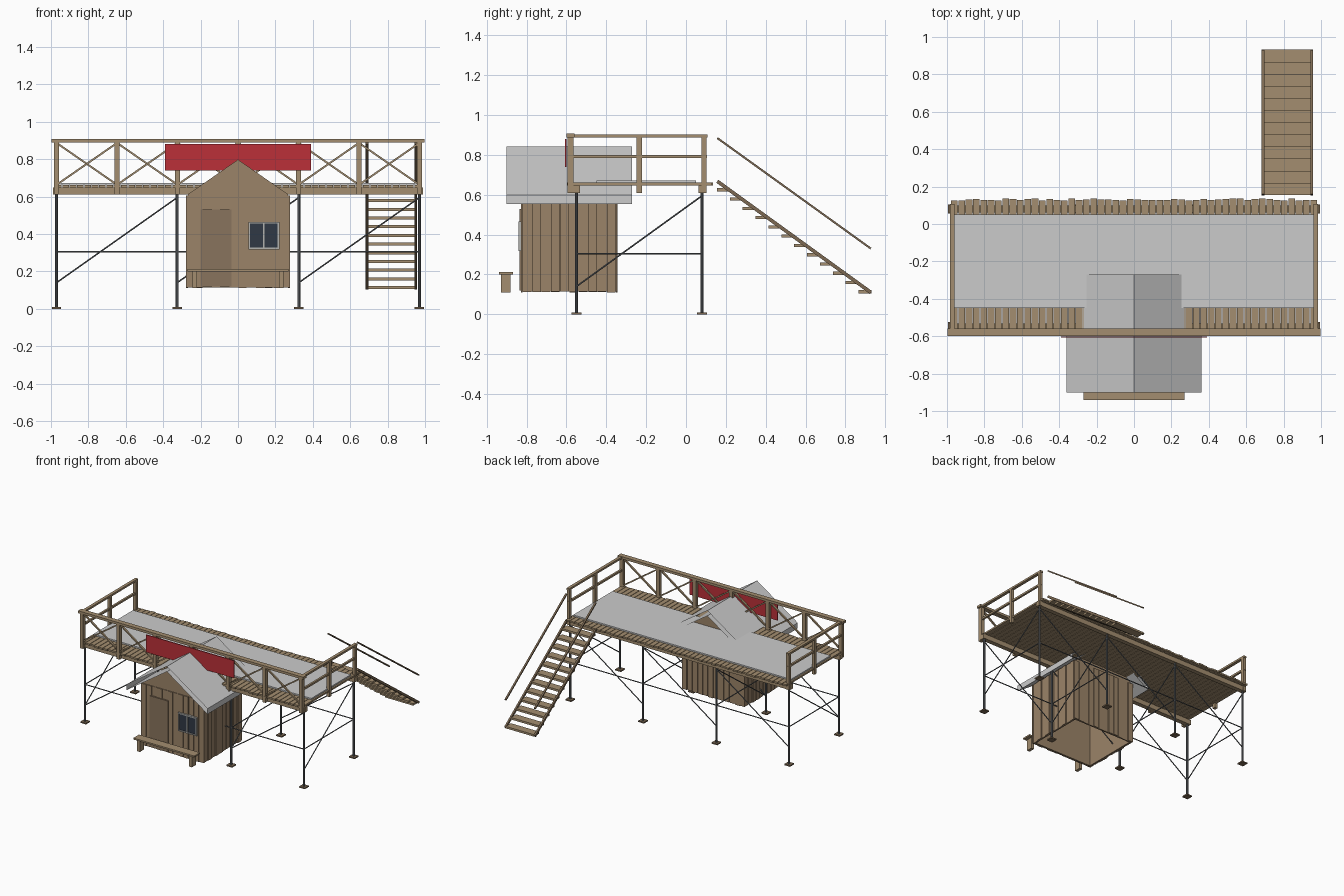
import bpy, bmesh, math, random
from mathutils import Vector, Matrix

if "Cube" in bpy.data.objects:
    bpy.data.objects.remove(bpy.data.objects["Cube"])

random.seed(4)

def mat(name, rgb):
    m = bpy.data.materials.new(name)
    m.diffuse_color = (*rgb, 1)
    m.use_nodes = True
    m.node_tree.nodes["Principled BSDF"].inputs["Base Color"].default_value = m.diffuse_color
    return m

WOOD = mat("timber", (0.37, 0.27, 0.16))
HUT = mat("hut_boards", (0.33, 0.23, 0.14))
DARK = mat("dark_timber", (0.2, 0.14, 0.085))
DOOR = mat("door_wood", (0.25, 0.175, 0.11))
STEEL = mat("steel", (0.13, 0.14, 0.15))
SNOW = mat("snow", (0.72, 0.73, 0.75))
RED = mat("red_cloth", (0.5, 0.03, 0.04))
GLASS = mat("dark_glass", (0.03, 0.04, 0.06))
FRAME = mat("window_paint", (0.45, 0.45, 0.43))


class Part:
    """Collects simple solids into one mesh object."""
    def __init__(self, name, material):
        self.name, self.mat, self.bm = name, material, bmesh.new()

    def box(self, x0, x1, y0, y1, z0, z1):
        m = Matrix.Translation(((x0 + x1) / 2, (y0 + y1) / 2, (z0 + z1) / 2)) \
            @ Matrix.Diagonal((x1 - x0, y1 - y0, z1 - z0, 1))
        bmesh.ops.create_cube(self.bm, size=1, matrix=m)

    def bar(self, p, q, w, h):
        p, q = Vector(p), Vector(q)
        m = Matrix.Translation((p + q) / 2) @ (q - p).to_track_quat('Z', 'Y').to_matrix().to_4x4() \
            @ Matrix.Diagonal((w, h, (q - p).length, 1))
        bmesh.ops.create_cube(self.bm, size=1, matrix=m)

    def tube(self, p, q, r):
        p, q = Vector(p), Vector(q)
        m = Matrix.Translation((p + q) / 2) @ (q - p).to_track_quat('Z', 'Y').to_matrix().to_4x4()
        bmesh.ops.create_cone(self.bm, cap_ends=True, segments=8, radius1=r, radius2=r,
                              depth=(q - p).length, matrix=m)

    def prism(self, profile, y0, y1):
        a = [self.bm.verts.new((x, y0, z)) for x, z in profile]
        b = [self.bm.verts.new((x, y1, z)) for x, z in profile]
        self.bm.faces.new(a)
        self.bm.faces.new(b[::-1])
        for i in range(len(a)):
            j = (i + 1) % len(a)
            self.bm.faces.new((a[j], a[i], b[i], b[j]))

    def done(self):
        bmesh.ops.recalc_face_normals(self.bm, faces=self.bm.faces)
        me = bpy.data.meshes.new(self.name)
        self.bm.to_mesh(me)
        self.bm.free()
        me.materials.append(self.mat)
        ob = bpy.data.objects.new(self.name, me)
        bpy.context.collection.objects.link(ob)
        return ob


FX, FY, BY = 0.97, -0.55, 0.08
COLS = (-FX, -0.325, 0.325, FX)

# steel scaffold legs, ledgers and diagonals
legs, braces, feet = Part("scaffold_legs", STEEL), Part("scaffold_braces", STEEL), Part("foot_plates", DARK)
for x in COLS:
    for y in (FY, BY):
        legs.tube((x, y, 0.01), (x, y, 0.615), 0.008)
        feet.box(x - 0.025, x + 0.025, y - 0.025, y + 0.025, 0, 0.01)
    braces.tube((x, FY, 0.305), (x, BY, 0.305), 0.004)
    braces.tube((x, FY, 0.14), (x, BY, 0.595), 0.004)
for a, b in zip(COLS, COLS[1:]):
    for y in (FY, BY):
        braces.tube((a, y, 0.305), (b, y, 0.305), 0.004)
        braces.tube((a, y, 0.14), (b, y, 0.595), 0.004)
for p in (legs, braces, feet):
    p.done()

# deck beams and cross boards
beams = Part("deck_beams", WOOD)
for y in (FY, BY):
    beams.box(-0.99, 0.99, y - 0.018, y + 0.018, 0.61, 0.648)
beams.done()
boards = Part("deck_boards", WOOD)
N = 50
pitch = 1.96 / N
for i in range(N):
    x = -0.98 + i * pitch
    boards.box(x + 0.002, x + pitch - 0.002, -0.585 - random.uniform(0, 0.012),
               0.125 + random.uniform(0, 0.012), 0.648, 0.661)
boards.done()
snow = Part("deck_snow", SNOW)
snow.box(-0.965, 0.965, -0.45, 0.05, 0.661, 0.672)
snow.done()

# front railing with crossed braces
rail = Part("front_railing", WOOD)
rail.box(-0.997, 0.997, -0.60, -0.56, 0.888, 0.907)
posts = [-FX + i * FX / 3 for i in range(7)]
for x in posts:
    rail.box(x - 0.014, x + 0.014, -0.596, -0.566, 0.61, 0.888)
for a, b in zip(posts, posts[1:]):
    rail.bar((a + 0.01, -0.585, 0.67), (b - 0.01, -0.585, 0.88), 0.014, 0.01)
    rail.bar((a + 0.01, -0.575, 0.88), (b - 0.01, -0.575, 0.67), 0.014, 0.01)
rail.done()

# side railings
for side, s in (("left", -1), ("right", 1)):
    r = Part(side + "_railing", WOOD)
    x = s * 0.972
    for y in (-0.235, 0.09):
        r.box(x - 0.012, x + 0.012, y - 0.013, y + 0.013, 0.61, 0.89)
    r.box(x - 0.012, x + 0.012, -0.57, 0.107, 0.889, 0.904)
    r.box(x - 0.008, x + 0.008, -0.57, 0.105, 0.785, 0.80)
    r.done()

# banner
b = Part("red_banner", RED)
b.box(-0.39, 0.39, -0.608, -0.601, 0.74, 0.88)
b.done()

# hut: backing walls with gables, open underneath
HX, HY0, HY1, Z0, ZE, ZP = 0.268, -0.82, -0.352, 0.115, 0.612, 0.798
gable = [(-HX, Z0), (HX, Z0), (HX, ZE), (0, ZP), (-HX, ZE)]
walls = Part("hut_walls", HUT)
walls.prism(gable, HY0, HY0 + 0.01)
walls.prism(gable, HY1 - 0.01, HY1)
for s in (-1, 1):
    xs = sorted((s * HX, s * (HX - 0.01)))
    walls.box(*xs, HY0 + 0.01, HY1 - 0.01, Z0, ZE)
walls.done()

# hut cladding boards, uneven depth
clad = Part("hut_cladding", HUT)
n = 12
w = 0.56 / n
for i in range(n):
    x = -0.28 + i * w
    for y, s in ((HY0, -1), (HY1, 1)):
        t = random.choice((0.004, 0.008))
        ys = sorted((y, y + s * t))
        clad.box(x + 0.002, x + w - 0.002, *ys, 0.11 + random.uniform(0, 0.006), 0.606)
n = 10
w = (HY1 - HY0) / n
for i in range(n):
    y = HY0 + i * w
    for s in (-1, 1):
        t = random.choice((0.005, 0.011))
        xs = sorted((s * HX, s * (HX + t)))
        clad.box(*xs, y + 0.002, y + w - 0.002, 0.11 + random.uniform(0, 0.004), 0.606)
clad.done()

# snowy roof: folded sheet with outer, eave and inner skins, open gable ends
roof = Part("hut_roof", SNOW)
prof = [(0, 0.80), (-0.36, 0.555), (-0.36, 0.60), (0, 0.842), (0.36, 0.60), (0.36, 0.555)]
va = [roof.bm.verts.new((x, -0.90, z)) for x, z in prof]
vb = [roof.bm.verts.new((x, -0.27, z)) for x, z in prof]
for i in range(6):
    j = (i + 1) % 6
    roof.bm.faces.new((va[i], va[j], vb[j], vb[i]))
roof.done()

# door
d = Part("hut_door", DOOR)
d.box(-0.20, -0.035, -0.836, -0.822, 0.12, 0.53)
d.done()

# window frame and two panes
f = Part("window_frame", FRAME)
for x in (0.055, 0.133, 0.212):
    f.box(x, x + 0.009, -0.84, -0.824, 0.318, 0.465)
for z in (0.318, 0.456):
    f.box(0.055, 0.221, -0.84, -0.824, z, z + 0.009)
f.done()
g = Part("window_glass", GLASS)
g.box(0.06, 0.217, -0.833, -0.824, 0.322, 0.46)
g.done()

# bench
bench = Part("bench", WOOD)
bench.box(-0.27, 0.27, -0.94, -0.868, 0.20, 0.212)
for s in (-1, 1):
    bench.box(s * 0.23 - 0.012, s * 0.23 + 0.012, -0.93, -0.88, 0.11, 0.20)
bench.done()

# stairs: treads, stringers and handrails
tr = Part("stair_treads", WOOD)
for i in range(12):
    y, z = 0.155 + i * 0.0647, 0.617 - i * 0.0465
    tr.box(0.695, 0.945, y, y + 0.065, z, z + 0.016)
tr.done()
st, hr = Part("stair_stringers", DARK), Part("stair_handrails", DARK)
for x in (0.69, 0.95):
    st.bar((x, 0.157, 0.668), (x, 0.928, 0.11), 0.014, 0.018)
    hr.bar((x, 0.157, 0.885), (x, 0.928, 0.33), 0.014, 0.01)
st.done()
hr.done()
